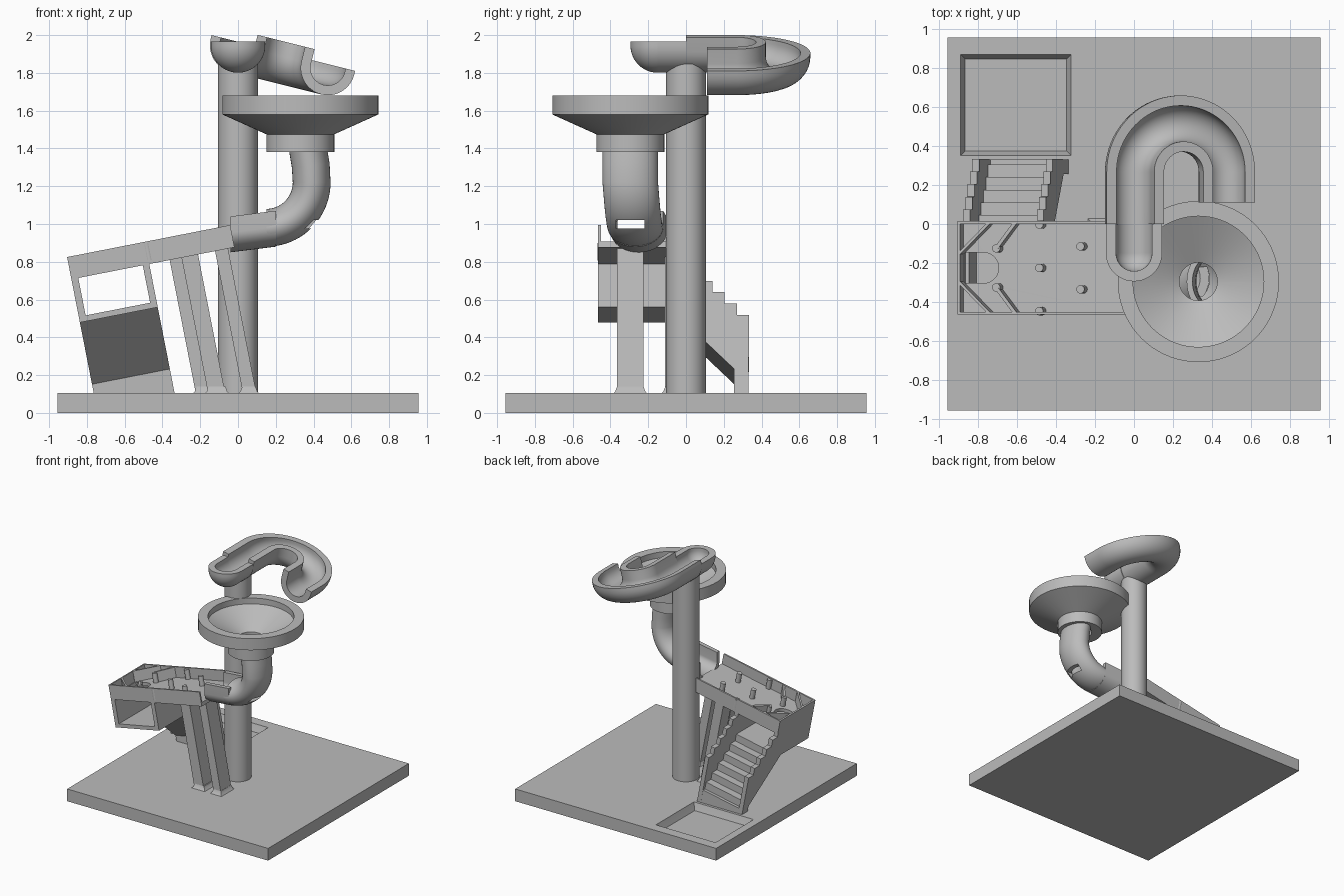
import bpy, bmesh
from math import sin, cos, pi, radians
from mathutils import Matrix, Vector

cube = bpy.data.objects.get("Cube")
if cube:
    bpy.data.objects.remove(cube)

grey = bpy.data.materials.new("plain_grey")
grey.use_nodes = True
grey.diffuse_color = (0.5, 0.5, 0.5, 1)
grey.node_tree.nodes["Principled BSDF"].inputs["Base Color"].default_value = grey.diffuse_color

# Frame of the tilted tray: u along the slope, v = y, w normal to the floor
TRAY = Matrix.Translation((-0.905, 0, 0.825)) @ Matrix.Rotation(radians(-11.1), 4, 'Y')
BASE_TOP = 0.105


def finish(name, bm, matrix=None, clip=False):
    if matrix:
        bm.transform(matrix)
    bmesh.ops.remove_doubles(bm, verts=bm.verts, dist=1e-5)
    if clip:  # trim feet just inside the base
        bmesh.ops.bisect_plane(bm, geom=bm.verts[:] + bm.edges[:] + bm.faces[:],
                               plane_co=(0, 0, 0.1), plane_no=(0, 0, 1), clear_inner=True)
        bmesh.ops.holes_fill(bm, edges=[e for e in bm.edges if e.is_boundary])
    bmesh.ops.recalc_face_normals(bm, faces=bm.faces)
    mesh = bpy.data.meshes.new(name)
    bm.to_mesh(mesh)
    bm.free()
    mesh.materials.append(grey)
    obj = bpy.data.objects.new(name, mesh)
    bpy.context.collection.objects.link(obj)
    return obj


def loft(name, rings, matrix=None, caps=True, loop=False, clip=False):
    """Skin a row of closed rings of points."""
    bm = bmesh.new()
    rows = [[bm.verts.new(p) for p in ring] for ring in rings]
    n = len(rows[0])
    pairs = list(zip(rows, rows[1:])) + ([(rows[-1], rows[0])] if loop else [])
    for a, b in pairs:
        for i in range(n):
            j = (i + 1) % n
            bm.faces.new((a[i], a[j], b[j], b[i]))
    if caps and not loop:
        bm.faces.new(rows[0])
        bm.faces.new(rows[-1])
    return finish(name, bm, matrix, clip)


def box(name, u0, u1, v0, v1, w0, w1, matrix=TRAY, clip=False):
    return loft(name, [[(u0, v0, w), (u1, v0, w), (u1, v1, w), (u0, v1, w)] for w in (w0, w1)],
                matrix, clip=clip)


def side_prism(name, pts, u0, u1, clip=False):
    return loft(name, [[(u, v, w) for v, w in pts] for u in (u0, u1)], TRAY, clip=clip)


def plate(name, p, q, thick, w0, w1):
    p, q = Vector(p), Vector(q)
    side = (q - p).orthogonal().normalized() * thick / 2
    pts = [p + side, q + side, q - side, p - side]
    return loft(name, [[(c.x, c.y, w) for c in pts] for w in (w0, w1)], TRAY)


def cylinder(name, x, y, r, z0, z1, matrix=None, n=48):
    return loft(name, [[(x + r * cos(2 * pi * i / n), y + r * sin(2 * pi * i / n), z)
                        for i in range(n)] for z in (z0, z1)], matrix)


def apply_modifier(obj, mod):
    bpy.context.view_layer.objects.active = obj
    bpy.ops.object.modifier_apply(modifier=mod.name)


def cut(obj, cutter):
    mod = obj.modifiers.new("cut", 'BOOLEAN')
    mod.operation, mod.solver, mod.object = 'DIFFERENCE', 'EXACT', cutter
    apply_modifier(obj, mod)
    bpy.data.objects.remove(cutter)


def half_ellipse(a, b, drop, start=pi, end=2 * pi, n=20):
    return [(a * cos(t), b * sin(t) - drop)
            for t in (start + (end - start) * i / n for i in range(n + 1))]


def channel(outer, inner, drop, left, right):
    """U-shaped section with chosen rim heights on each side."""
    (a, b), (c, d) = outer, inner
    return ([(-a, left)] + half_ellipse(a, b, drop) + [(a, right), (c, right)]
            + half_ellipse(c, d, drop)[::-1] + [(-c, left)])


def sweep(name, profile, stations, matrix=None, caps=True):
    """Stations are (position, side direction, up direction)."""
    return loft(name, [[Vector(p) + Vector(s) * a + Vector(u) * b for a, b in profile]
                       for p, s, u in stations], matrix, caps)


# Base with a shallow landing pocket
base = box("base", -0.955, 0.955, -0.955, 0.955, 0, BASE_TOP, Matrix())
pocket = loft("pocket_cutter", [[(-0.605 + a * h, 0.61 + b * (h - 0.025), z)
              for a, b in ((-1, -1), (1, -1), (1, 1), (-1, 1))]
              for z, h in ((0.045, 0.26), (0.095, 0.28), (0.12, 0.288))])
cut(base, pocket)
cylinder("pillar", 0, 0, 0.105, 0.1, 1.846)

# Upper trough: level start, then a tilted half turn with a taller inner wall
RIM, UP = 1.965, (0, 0, 1)
section = channel((0.144, 0.144), (0.092, 0.092), 0.02, 0, 0)
sweep("trough_start", section, [((0, y, RIM), (1, 0, 0), UP) for y in (-0.15, 0)])
half = ([(0.144, 0)] + half_ellipse(0.144, 0.144, 0.02, 2 * pi, 1.5 * pi)
        + half_ellipse(0.092, 0.092, 0.02, 1.5 * pi, 2 * pi) + [(0.092, 0)])
sweep("trough_round_end", half, [((0, -0.15, RIM), (cos(t), -sin(t), 0), UP)
                                 for t in (pi * i / 24 for i in range(25))], caps=False)
turn = [((0, 0, 0), (1, 0, 0), UP)]
for i in range(41):
    t = pi - pi * i / 40
    turn.append(((0.2475 + 0.2475 * cos(t), 0.267 + 0.2475 * sin(t), 0), (-cos(t), -sin(t), 0), UP))
turn.append(((0.495, 0.11, 0), (-1, 0, 0), UP))
sweep("trough_turn", channel((0.144, 0.144), (0.092, 0.092), 0.02, 0, 0.06), turn,
      Matrix.Translation((0, 0, RIM)) @ Matrix.Rotation(radians(14), 4, 'Y'))

# Funnel
FX, FY = 0.33, -0.295
funnel = [(0.18, 1.38), (0.18, 1.475), (0.413, 1.58), (0.413, 1.68),
          (0.335, 1.68), (0.335, 1.63), (0.097, 1.5), (0.097, 1.38)]
sweep("funnel", funnel, [((FX, FY, 0), (cos(t), sin(t), 0), UP)
                         for t in (2 * pi * i / 72 for i in range(72))], caps=False).name
bm = bmesh.new()
obj = bpy.data.objects["funnel"]
bm.from_mesh(obj.data)
bmesh.ops.bridge_loops(bm, edges=[e for e in bm.edges if e.is_boundary])
bmesh.ops.recalc_face_normals(bm, faces=bm.faces)
bm.to_mesh(obj.data)
bm.free()

# Bent drop tube with a small slot in its outer bend
oval = [(0.147 * cos(t), 0.1 * sin(t)) for t in (2 * pi * i / 40 for i in range(40))]
stations = [((0.37, FY, 1.4), (0, 1, 0), (1, 0, 0.1)), ((0.385, FY, 1.31), (0, 1, 0), (1, 0, 0.1))]
for i in range(21):
    t = -pi / 2 * i / 20
    stations.append(((0.15 + 0.24 * cos(t), FY + 0.03 * i / 20, 1.22 + 0.24 * sin(t)),
                     (0, 1, 0), (cos(t), 0, sin(t))))
tube = sweep("drop_tube", oval, stations, caps=False)
solid = tube.modifiers.new("wall", 'SOLIDIFY')
solid.thickness, solid.offset = 0.03, -1
apply_modifier(tube, solid)
cut(tube, box("slot_cutter", 0.25, 0.5, -0.37, -0.22, 0.975, 1.02, Matrix()))
sweep("tube_outlet", channel((0.147, 0.105), (0.112, 0.07), 0, 0.085, 0.085),
      [((0.2, -0.268, 0.985), (0, 1, 0), UP), ((-0.04, -0.25, 0.955), (0, 1, 0), UP)])

# Peg tray
V0, V1, LEN, FLOOR, MID = -0.465, 0.015, 0.88, -0.09, -0.225
floor = box("tray_floor", 0, LEN, V0, V1, -0.12, FLOOR)
cut(floor, cylinder("hole_cutter", 0.12, MID, 0.078, -0.2, 0, TRAY))
cut(floor, box("hole_cutter", 0.02, 0.12, MID - 0.078, MID + 0.078, -0.2, 0))
box("tray_front_wall", 0, LEN, V0, V0 + 0.014, -0.12, 0)
box("tray_back_wall", 0, LEN, V1 - 0.014, V1, -0.12, 0)
box("tray_end_wall", 0, 0.014, V0, V1, -0.12, 0)
for s, side in ((-1, "front"), (1, "back")):
    plate(f"corner_guide_{side}", (0.01, MID + s * 0.075), (0.165, MID + s * 0.232), 0.014, -0.1, 0)
    plate(f"deflector_{side}", (0.2, MID + s * 0.1), (0.3, MID + s * 0.232), 0.018, -0.1, -0.005)
    for u, v in ((0.2, 0.1), (0.425, 0.222), (0.64, 0.11)):
        cylinder(f"peg_{side}", u, MID + s * v, 0.021, -0.1, -0.01, TRAY, 24)
cylinder("peg_middle", 0.425, MID, 0.021, -0.1, -0.01, TRAY, 24)

# Catch box and staircase under the tray: stepped side walls, then inner steps
WIDE, UNDER = 0.42, -0.353
wall = [(V0, -0.12), (0.01, -0.12)]
for i in range(5):
    y, w = 0.01 + 0.065 * i, -0.15 - 0.061 * i
    wall += [(y, w), (y + 0.064, w)]
wall += [(0.33, -0.9), (0.255, -0.9), (0.255, -0.686), (-0.09, UNDER), (V0, UNDER)]
side_prism("stair_wall_outer", wall, 0, 0.037, True)
side_prism("stair_wall_inner", wall, WIDE - 0.035, WIDE, True)
steps = [(V0, UNDER), (V0, -0.322)]
y, w = -0.02, -0.322
for i in range(6):
    steps += [(y, w), (y, w - 0.062)]
    y, w = y + 0.065, w - 0.062
steps += [(0.33, w), (0.33, -0.9), (0.255, -0.9), (0.255, -0.686), (-0.09, UNDER)]
side_prism("stair_steps", steps, 0.036, WIDE - 0.034, True)

# Leaning legs with slightly flared feet
for name, u0, u1, v0, v1 in (("leg_middle", 0.594, 0.683, -0.365, -0.225),
                             ("leg_right", 0.775, 0.845, -0.365, -0.225),
                             ("leg_back", 0.53, 0.61, -0.11, 0.01)):
    box(name, u0, u1, v0, v1, -1.0, -0.11, clip=True)
    foot = TRAY @ Vector(((u0 + u1) / 2, (v0 + v1) / 2, -0.87))
    hx, hy = (u1 - u0) / 2, (v1 - v0) / 2
    loft(name + "_foot", [[(foot.x + a * (hx + f), foot.y + b * (hy + f), z)
         for a, b in ((-1, -1), (1, -1), (1, 1), (-1, 1))]
         for z, f in ((0.1, 0.022), (0.115, 0.009), (0.14, 0))])

# Shading
for obj in bpy.context.collection.objects:
    if obj.type == 'MESH' and obj.data.materials and obj.data.materials[0] == grey:
        obj.data.shade_smooth()
        bpy.context.view_layer.objects.active = obj
        obj.select_set(True)
        bpy.ops.object.shade_smooth_by_angle(angle=radians(30))
        obj.select_set(False)
